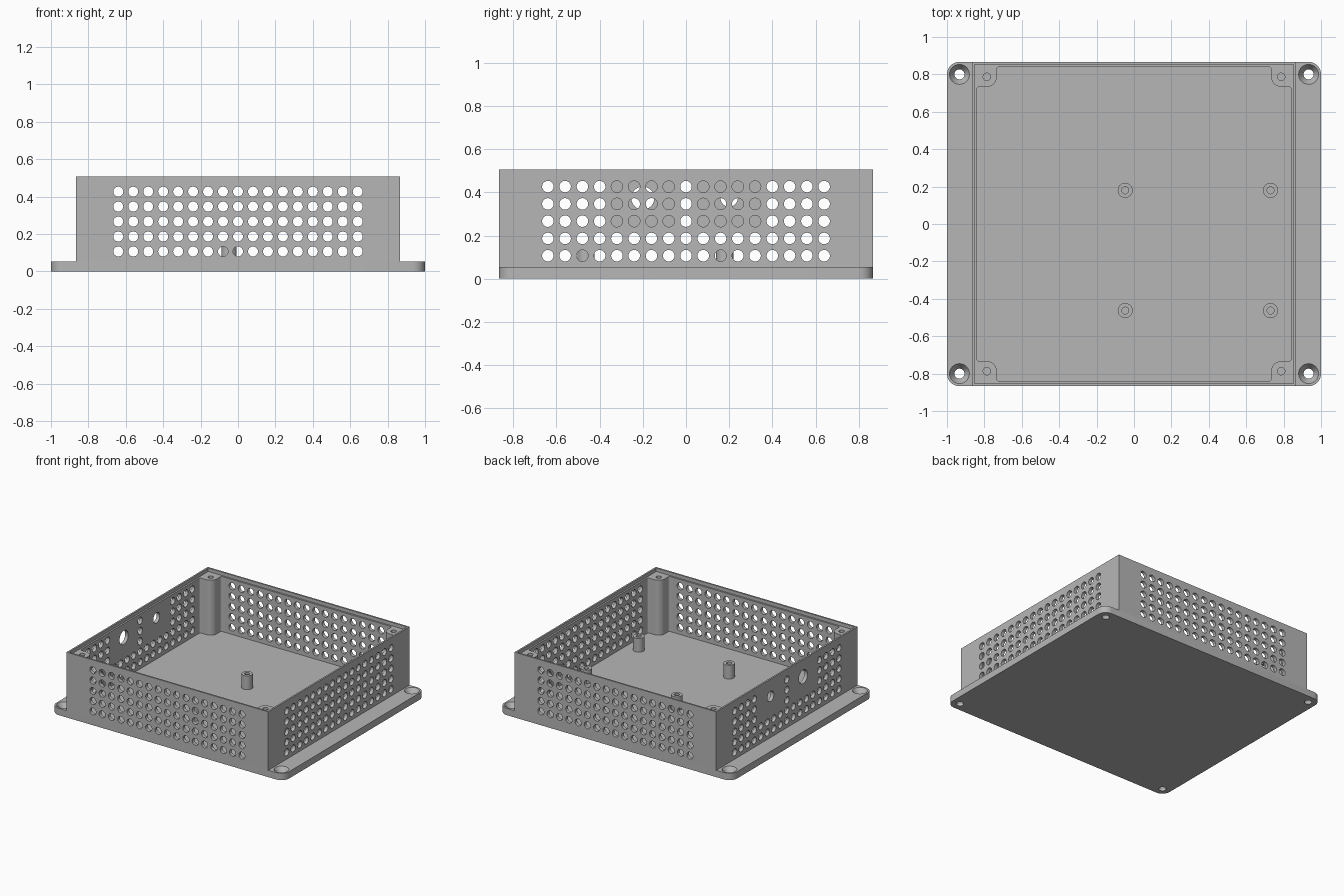
import bpy, bmesh, math
from mathutils import Vector, Matrix

old = bpy.data.objects.get("Cube")
if old:
    bpy.data.objects.remove(old, do_unlink=True)

UNIT = 2 / 150            # one millimetre on a 150 mm long enclosure
FLOOR, RIM, HALF = 4 * UNIT, 38 * UNIT, 65 * UNIT

grey = bpy.data.materials.new("plain grey")
grey.use_nodes = True
grey.diffuse_color = (0.47, 0.47, 0.47, 1)
grey.node_tree.nodes["Principled BSDF"].inputs["Base Color"].default_value = grey.diffuse_color


def finish(bm, name):
    bmesh.ops.recalc_face_normals(bm, faces=bm.faces)
    mesh = bpy.data.meshes.new(name)
    bm.to_mesh(mesh)
    bm.free()
    mesh.materials.append(grey)
    ob = bpy.data.objects.new(name, mesh)
    bpy.context.collection.objects.link(ob)
    return ob


def prism(bm, corners, z0, z1, steps=8):
    """Extrude a right-angled outline of (x, y, corner radius)."""
    verts = []
    for i, (x, y, r) in enumerate(corners):
        p = Vector((x, y, z0))
        prev, nxt = corners[i - 1], corners[(i + 1) % len(corners)]
        if r == 0:
            verts.append(bm.verts.new(p))
            continue
        a = (Vector((prev[0], prev[1], z0)) - p).normalized()
        b = (Vector((nxt[0], nxt[1], z0)) - p).normalized()
        centre = p + (a + b) * r
        for k in range(steps + 1):
            t = math.pi / 2 * k / steps
            verts.append(bm.verts.new(centre - r * (b * math.cos(t) + a * math.sin(t))))
    face = bm.faces.new(verts)
    top = bmesh.ops.extrude_face_region(bm, geom=[face])["geom"]
    bmesh.ops.translate(bm, vec=(0, 0, z1 - z0),
                        verts=[v for v in top if isinstance(v, bmesh.types.BMVert)])


def box(bm, hx, hy, z0, z1, r=0):
    prism(bm, [(hx, -hy, r), (hx, hy, r), (-hx, hy, r), (-hx, -hy, r)], z0, z1)


def lathe(bm, x, y, profile, segments=32):
    """Closed turned solid from a (radius, z) profile, bottom to top."""
    rings = [[bm.verts.new((x + r * math.cos(2 * math.pi * k / segments),
                            y + r * math.sin(2 * math.pi * k / segments), z))
              for k in range(segments)] for r, z in profile]
    for low, high in zip(rings, rings[1:]):
        for k in range(segments):
            n = (k + 1) % segments
            bm.faces.new((low[k], low[n], high[n], high[k]))
    bm.faces.new(rings[0])
    bm.faces.new(rings[-1])


def bore(bm, side, along, z, radius):
    """Short cylinder through one wall; side counts quarter turns from +x."""
    place = (Matrix.Rotation(side * math.pi / 2, 4, 'Z')
             @ Matrix.Translation((HALF - UNIT, along, z))
             @ Matrix.Rotation(math.pi / 2, 4, 'Y'))
    bmesh.ops.create_cone(bm, cap_ends=True, segments=24, radius1=radius,
                          radius2=radius, depth=6 * UNIT, matrix=place)


def cut(ob, bm):
    cutter = finish(bm, "cutter")
    cutter.hide_render = True
    mod = ob.modifiers.new("cut", 'BOOLEAN')
    mod.operation, mod.solver, mod.object = 'DIFFERENCE', 'EXACT', cutter
    bpy.context.view_layer.objects.active = ob
    bpy.ops.object.modifier_apply(modifier=mod.name)
    bpy.data.objects.remove(cutter, do_unlink=True)


corners = [(sx, sy) for sx in (-1, 1) for sy in (-1, 1)]
parts = []

# Base plate with rounded corners and countersunk mounting holes
bm = bmesh.new()
box(bm, 1, HALF, 0, FLOOR, 5 * UNIT)
base = finish(bm, "base_plate")
bm = bmesh.new()
for sx, sy in corners:
    lathe(bm, sx * 70 * UNIT, sy * 60 * UNIT,
          [(2 * UNIT, -UNIT), (2 * UNIT, UNIT), (4 * UNIT, FLOOR), (4 * UNIT, FLOOR + UNIT)])
cut(base, bm)
parts.append(base)

# Wall shell: the cavity leaves a rounded screw post in every corner
bm = bmesh.new()
box(bm, HALF, HALF, FLOOR, RIM)
walls = finish(bm, "wall_shell")
inner, post = 63 * UNIT, 55 * UNIT
outline = []
for turn in range(4):
    rot = Matrix.Rotation(turn * math.pi / 2, 2)
    for x, y, r in ((inner, post, UNIT), (post, post, 4 * UNIT), (post, inner, UNIT)):
        p = rot @ Vector((x, y))
        outline.append((p.x, p.y, r))
bm = bmesh.new()
prism(bm, outline, 0, RIM + UNIT)
cut(walls, bm)

# Lid recess around the rim
bm = bmesh.new()
box(bm, 64 * UNIT, 64 * UNIT, RIM - 2 * UNIT, RIM + UNIT)
cut(walls, bm)

# Screw holes, ventilation grid and the two connector holes on the -x wall
bm = bmesh.new()
for sx, sy in corners:
    lathe(bm, sx * 59 * UNIT, sy * 59 * UNIT, [(1.5 * UNIT, 24 * UNIT), (1.5 * UNIT, RIM)], 24)
for side in range(4):
    for col in range(-8, 9):
        for row in range(5):
            if side == 2 and row >= 2 and 1 <= abs(col) <= 4:
                continue
            bore(bm, side, col * 6 * UNIT, (8 + 6 * row) * UNIT, 2 * UNIT)
bore(bm, 2, 15 * UNIT, 28 * UNIT, 4 * UNIT)
bore(bm, 2, -15 * UNIT, 28 * UNIT, 3 * UNIT)
cut(walls, bm)
parts.append(walls)

# Board standoffs with pilot holes
for i, (x, y) in enumerate([(x, y) for x in (-0.047, 0.73) for y in (-0.463, 0.18)]):
    bm = bmesh.new()
    lathe(bm, x, y, [(3 * UNIT, FLOOR), (3 * UNIT, 12 * UNIT),
                     (1.4 * UNIT, 12 * UNIT), (1.4 * UNIT, 5 * UNIT)])
    parts.append(finish(bm, f"standoff_{i + 1}"))

# Smooth the round surfaces, keep the edges crisp
bpy.ops.object.select_all(action='DESELECT')
for ob in parts:
    ob.select_set(True)
bpy.context.view_layer.objects.active = parts[0]
bpy.ops.object.shade_smooth_by_angle(angle=math.radians(30))
